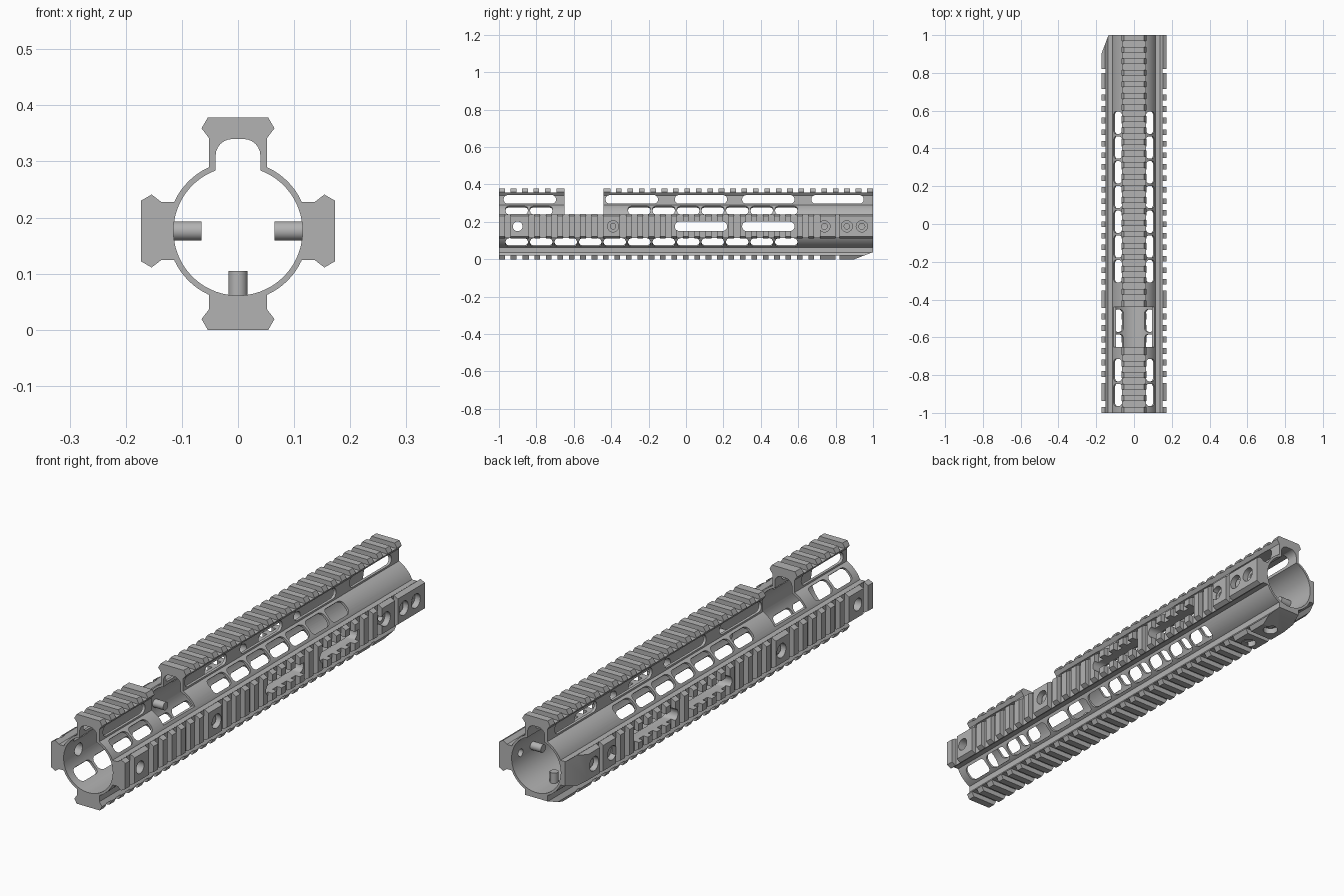
import bpy, bmesh
from math import sin, cos, pi, radians
from mathutils import Matrix

if "Cube" in bpy.data.objects:
    bpy.data.objects.remove(bpy.data.objects["Cube"], do_unlink=True)

CENTRE_Z = 0.176
BORE, TUBE_R = 0.115, 0.125
PITCH, GROOVE = 0.061, 0.0155
GAP = (-0.65, -0.44)

metal = bpy.data.materials.new("grey metal")
metal.use_nodes = True
metal.diffuse_color = (0.45, 0.45, 0.45, 1)
metal.node_tree.nodes["Principled BSDF"].inputs["Base Color"].default_value = (0.45, 0.45, 0.45, 1)


# Profiles
def rounded(cx, cy, w, h, r, seg=5):
    pts = []
    for k, (sx, sy) in enumerate([(1, 1), (-1, 1), (-1, -1), (1, -1)]):
        for i in range(seg + 1):
            a = (k + i / seg) * pi / 2
            pts.append((cx + sx * (w / 2 - r) + r * cos(a), cy + sy * (h / 2 - r) + r * sin(a)))
    return pts


def circle(cx, cy, r, n=24):
    return [(cx + r * cos(2 * pi * i / n), cy + r * sin(2 * pi * i / n)) for i in range(n)]


def rect(x0, x1, y0, y1):
    return [(x0, y0), (x1, y0), (x1, y1), (x0, y1)]


def turn(deg):
    return Matrix.Rotation(radians(deg), 4, 'Y')


# A shape is (profile, start, end, extrusion axis, rotation about the bore)
def shape(pts, a, b, axis='Y', deg=0):
    return (pts, a, b, axis, deg)


def build(name, shapes):
    place = {'X': lambda p, q, t: (t, p, q),
             'Y': lambda p, q, t: (p, t, q),
             'Z': lambda p, q, t: (p, q, t)}
    bm = bmesh.new()
    for pts, a, b, axis, deg in shapes:
        f = place[axis]
        rings = [[bm.verts.new(turn(deg) @ Matrix.Translation(f(p, q, t)).to_translation())
                  for p, q in pts] for t in (a, b)]
        n = len(pts)
        bm.faces.new(rings[0])
        bm.faces.new(rings[1][::-1])
        for i in range(n):
            j = (i + 1) % n
            bm.faces.new((rings[0][j], rings[0][i], rings[1][i], rings[1][j]))
    bmesh.ops.recalc_face_normals(bm, faces=bm.faces)
    me = bpy.data.meshes.new(name)
    bm.to_mesh(me)
    bm.free()
    ob = bpy.data.objects.new(name, me)
    bpy.context.collection.objects.link(ob)
    return ob


def cut(ob, shapes):
    cutter = build("cutter", shapes)
    cutter.hide_render = True
    mod = ob.modifiers.new("cut", 'BOOLEAN')
    mod.operation, mod.solver, mod.object = 'DIFFERENCE', 'EXACT', cutter
    bpy.context.view_layer.update()
    dg = bpy.context.evaluated_depsgraph_get()
    me = bpy.data.meshes.new_from_object(ob.evaluated_get(dg))
    ob.modifiers.clear()
    ob.data = me
    bpy.data.objects.remove(cutter, do_unlink=True)


def finish(ob):
    ob.data.materials.clear()
    ob.data.materials.append(metal)
    ob.location.z = CENTRE_Z
    bpy.ops.object.select_all(action='DESELECT')
    ob.select_set(True)
    bpy.context.view_layer.objects.active = ob
    bpy.ops.object.shade_smooth_by_angle(angle=radians(30))


def rail_profile(R):
    half = [(0.052, 0.09), (0.052, R - 0.036), (0.065, R - 0.019), (0.054, R)]
    return half + [(-u, r) for u, r in reversed(half)]


def grooves(R, spans, deg=0):
    return [shape(rect(-0.1, 0.1, c - h, c + h), R - 0.021, R + 0.05, 'Z', deg) for c, h in spans]


bore_cut = [shape(circle(0, 0, 0.119, 64), -1.1, 1.1)]
channel = [(-0.04, 0.05), (0.04, 0.05)] + [
    (s * 0.01 + 0.03 * cos(a), 0.134 + 0.03 * sin(a))
    for s, first in ((1, 0), (-1, 6)) for a in [(first + i) * pi / 12 for i in range(7)]]


# Openings through the side rails and the tube wall behind them
def side_openings(deg):
    out = [shape(rounded(0, y, 0.05, 0.28, 0.024), 0.05, 0.25, 'Z', deg) for y in (0.08, 0.44)]
    out.append(shape(circle(0, -0.9, 0.026), 0.05, 0.25, 'Z', deg))
    if deg > 0:
        out += [shape(circle(0, y, 0.016), 0.05, 0.25, 'Z', deg) for y in (0.74, 0.94)]
    return out


# Tube with rows of diagonal windows
tube = build("tube", [shape(circle(0, 0, TUBE_R, 72), -1, 1)])
cut(tube, [shape(circle(0, 0, BORE, 72), -1.1, 1.1)])
windows = []
for i in range(12):
    y = -0.905 + i * 0.131
    for deg in (45, -45, 135, -135):
        if abs(deg) > 90 or i not in (2, 3, 4):
            windows.append(shape(rounded(0, y, 0.063, 0.118, 0.02), 0.07, 0.17, 'Z', deg))
cut(tube, windows + side_openings(90) + side_openings(-90))
cut(tube, [shape(channel, -1.1, 1.1)])
cut(tube, [shape(rect(-0.2, 0.2, *GAP), 0.064, 0.3, 'Z')])
finish(tube)

# Top rails: hollow, split by the gap
R = 0.202
for name, y0, y1, start, step, count in (
        ("top_rail_front", -1, GAP[0], -0.9525, PITCH, 5),
        ("top_rail_rear", GAP[1], 1, 0.9525, -PITCH, 23)):
    rail = build(name, [shape(rail_profile(R), y0, y1)])
    cut(rail, bore_cut)
    cut(rail, [shape(channel, -1.1, 1.1)])
    cut(rail, grooves(R, [(start + k * step, GROOVE) for k in range(count)]))
    cut(rail, [shape(rounded(y, 0.144, 0.28, 0.046, 0.022), -0.2, 0.2, 'X')
               for y in (-0.835, -0.29, 0.08, 0.44, 0.81) if y0 < y < y1])
    finish(rail)

# Side and bottom rails, with screw seats and end bevels
for name, deg, R, seats in (
        ("left_rail", 90, 0.173, (-0.39, 0.74, 0.86, 0.94)),
        ("right_rail", -90, 0.173, (-0.39, 0.74, 0.86)),
        ("bottom_rail", 180, 0.176, (0.74, 0.88))):
    side = name != "bottom_rail"
    rail = build(name, [shape(rail_profile(R), -1, 1, 'Y', deg)])
    cut(rail, bore_cut)
    spans = [(0.70 - k * PITCH, GROOVE) for k in range(26) if not (side and k == 18)]
    spans += [(0.81, 0.01), (-0.953, GROOVE)]
    if not side:
        spans.append((-0.89, GROOVE))
    cut(rail, grooves(R, spans, deg))
    cut(rail, [shape(circle(0, y, 0.03), R - 0.025, R + 0.05, 'Z', deg) for y in seats])
    if side:
        cut(rail, side_openings(deg))
    if name != "left_rail":
        bevel = [(0.9, R), (1.05, R - 0.057), (1.05, R + 0.05), (0.9, R + 0.05)]
        cut(rail, [shape(bevel, -0.1, 0.1, 'X', deg)])
    finish(rail)

# Screws whose shanks reach into the bore
for name, deg, y in (("left_front_screw", 90, -0.39), ("right_front_screw", -90, -0.39),
                     ("left_rear_screw", 90, 0.86), ("right_rear_screw", -90, 0.86),
                     ("bottom_rear_screw", 180, 0.88)):
    screw = build(name, [shape(circle(0, y, 0.017), 0.065 if deg < 180 else 0.071, 0.158, 'Z', deg)])
    finish(screw)
